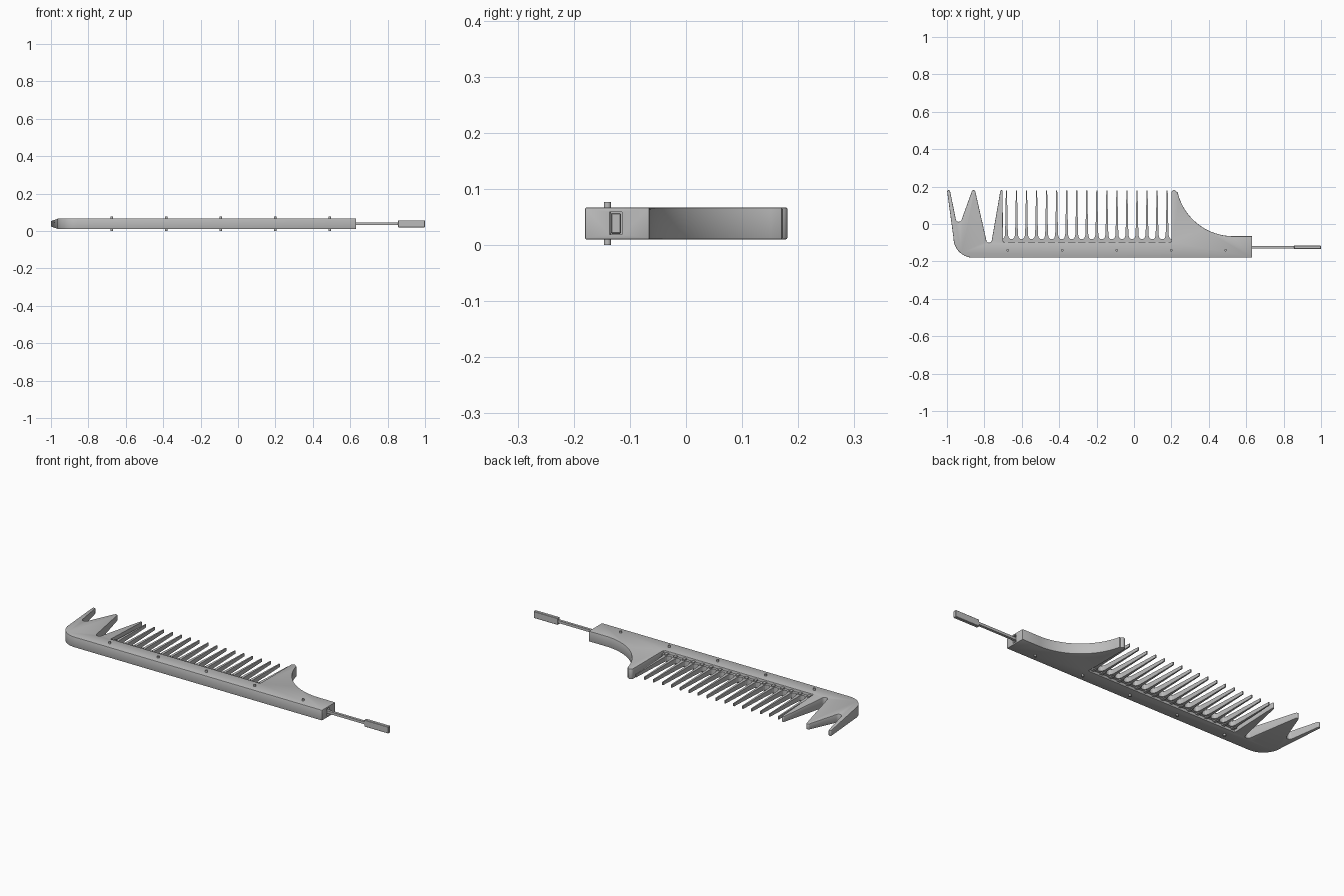
import bpy
import bmesh
from math import radians, cos, sin

if "Cube" in bpy.data.objects:
    bpy.data.objects.remove(bpy.data.objects["Cube"])

MID = 0.0385          # mid height of the comb
HALF = 0.0285         # half thickness of the body

grey = bpy.data.materials.new("plain grey")
grey.use_nodes = True
grey.diffuse_color = (0.5, 0.5, 0.5, 1)
grey.node_tree.nodes["Principled BSDF"].inputs["Base Color"].default_value = (0.5, 0.5, 0.5, 1)


def finish(name, bm):
    bmesh.ops.recalc_face_normals(bm, faces=bm.faces)
    mesh = bpy.data.meshes.new(name)
    bm.to_mesh(mesh)
    bm.free()
    ob = bpy.data.objects.new(name, mesh)
    bpy.context.collection.objects.link(ob)
    mesh.materials.append(grey)
    return ob


def arc(cx, cy, r, a0, a1, n=8):
    steps = [radians(a0 + (a1 - a0) * i / n) for i in range(n + 1)]
    return [(cx + r * cos(a), cy + r * sin(a)) for a in steps]


def prism(bm, outline, half_height):
    """Extrude an outline about MID; half_height(x, y) gives the local half thickness."""
    low = [bm.verts.new((x, y, MID - half_height(x, y))) for x, y in outline]
    top = [bm.verts.new((x, y, MID + half_height(x, y))) for x, y in outline]
    bm.faces.new(low[::-1])
    bm.faces.new(top)
    for i in range(len(low)):
        j = (i + 1) % len(low)
        bm.faces.new((low[i], low[j], top[j], top[i]))


def box(bm, x0, x1, y0, y1, h):
    prism(bm, [(x0, y0), (x1, y0), (x1, y1), (x0, y1)], lambda x, y: h)


def select_only(ob):
    bpy.ops.object.select_all(action='DESELECT')
    ob.select_set(True)
    bpy.context.view_layer.objects.active = ob


# Body: handle, guard horn, slot for the fine teeth, three coarse teeth, round heel
outline = [(0.632, -0.18), (0.632, -0.065)]
outline += arc(0.53, 0.24, 0.305, -90, -167, 20)
outline += arc(0.214, 0.167, 0.014, 20, 180)
outline += [(0.2, -0.095), (-0.7, -0.095)]
outline += arc(-0.709, 0.175, 0.006, 0, 170, 6)
outline += arc(-0.775, -0.085, 0.015, 0, -180)
outline += arc(-0.858, 0.171, 0.010, 10, 170)
outline += arc(-0.937, 0.028, 0.016, -20, -160)
outline += arc(-0.991, 0.173, 0.008, 10, 175, 6)
outline += arc(-0.86, -0.075, 0.105, 180, 270, 14)


def body_half(x, y):
    # the coarse teeth get thinner toward their tips
    taper = max(0, y + 0.09) / 0.27 if x < -0.69 else 0
    return HALF - 0.013 * taper


bm = bmesh.new()
prism(bm, outline, body_half)
body = finish("comb_body", bm)
bevel = body.modifiers.new("soft_edges", 'BEVEL')
bevel.width = 0.003
bevel.segments = 2
bevel.limit_method = 'ANGLE'
bevel.angle_limit = radians(60)
bevel.use_clamp_overlap = False

# Channel for the slide rod, cut into the handle end
bm = bmesh.new()
box(bm, 0.3, 0.7, -0.136, -0.114, 0.02)
cutter = finish("channel_cutter", bm)
cutter.hide_render = True
cut = body.modifiers.new("rod_channel", 'BOOLEAN')
cut.operation = 'DIFFERENCE'
cut.solver = 'EXACT'
cut.object = cutter
select_only(body)
for mod in ("soft_edges", "rod_channel"):
    bpy.ops.object.modifier_apply(modifier=mod)
bpy.data.objects.remove(cutter)
bpy.ops.object.shade_smooth_by_angle(angle=radians(30))

# Fine teeth with flared roots, and a small collar at each root
TEETH, FIRST, PITCH = 17, -0.682, 0.0537
side = [(PITCH / 2, -0.1), (PITCH / 2, -0.081), (0.018, -0.079), (0.012, -0.073),
        (0.008, -0.06), (0.006, 0.0), (0.003, 0.18)]


def tooth_half(x, y):
    return 0.014 - 0.006 * max(0, y + 0.08) / 0.26


teeth = bmesh.new()
collars = bmesh.new()
for i in range(TEETH):
    cx = FIRST + PITCH * i
    loop = [(cx + x, y) for x, y in side] + [(cx - x, y) for x, y in reversed(side)]
    prism(teeth, loop, tooth_half)
    box(collars, cx - 0.008, cx + 0.008, -0.1, -0.075, 0.02)
finish("fine_teeth", teeth)
finish("tooth_collars", collars)

# Slide rod and its flat pull tab
bm = bmesh.new()
box(bm, 0.31, 0.86, -0.132, -0.118, 0.007)
finish("slide_rod", bm)
bm = bmesh.new()
box(bm, 0.855, 1.0, -0.134, -0.116, 0.0185)
tab = finish("pull_tab", bm)
soft = tab.modifiers.new("soft_edges", 'BEVEL')
soft.width = 0.002

# Pins through the spine
bm = bmesh.new()
for i in range(5):
    made = bmesh.ops.create_cone(bm, cap_ends=True, segments=16, radius1=0.0065,
                                 radius2=0.0065, depth=2 * MID)
    bmesh.ops.translate(bm, verts=made["verts"], vec=(-0.675 + 0.2913 * i, -0.14, MID))
pins = finish("spine_pins", bm)
select_only(pins)
bpy.ops.object.shade_smooth_by_angle(angle=radians(40))
